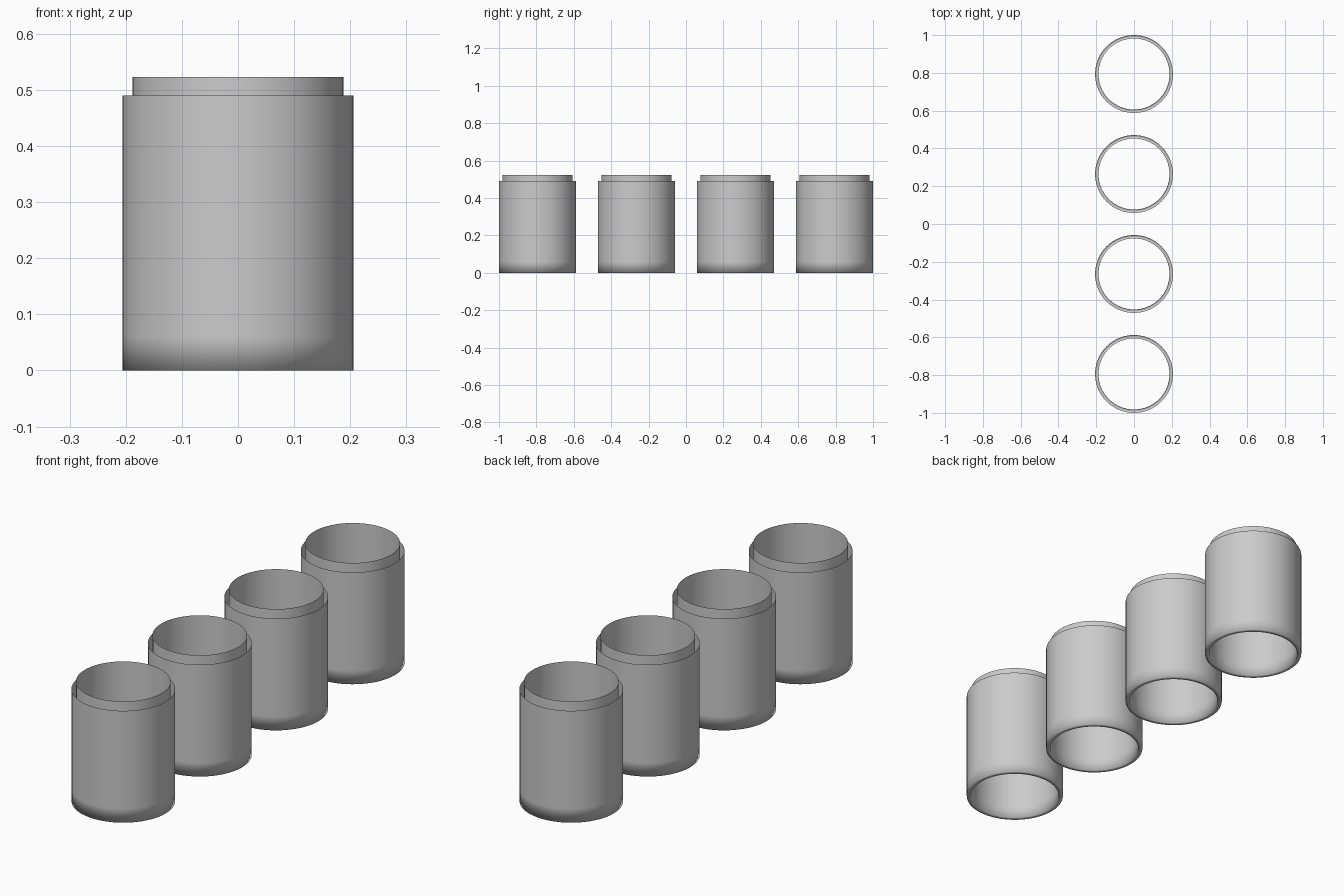
import bpy
import bmesh
from math import cos, sin, tau

SIDES = 64
OUTER, INNER = 0.206, 0.188
WALL_TOP, LIP_TOP, LOOP = 0.49, 0.523, 0.06
SPACING = 0.5293

# Wall section: down the inner sleeve, across the base rim, up the outer shell
SECTION = [(INNER, LIP_TOP), (INNER, LOOP), (INNER, 0),
           (OUTER, 0), (OUTER, LOOP), (OUTER, WALL_TOP)]


def lathe(name, section):
    """Revolve an open section around z into a smooth mesh."""
    bm = bmesh.new()
    rings = [[bm.verts.new((r * cos(tau * i / SIDES), r * sin(tau * i / SIDES), z))
              for i in range(SIDES)] for r, z in section]
    for low, high in zip(rings, rings[1:]):
        for i in range(SIDES):
            j = (i + 1) % SIDES
            bm.faces.new((low[i], low[j], high[j], high[i]))
    for face in bm.faces:
        face.smooth = True
    mesh = bpy.data.meshes.new(name)
    bm.to_mesh(mesh)
    bm.free()
    return mesh


cube = bpy.data.objects.get("Cube")
if cube:
    bpy.data.objects.remove(cube, do_unlink=True)

# Row of four identical open double-walled sleeves
sleeve_mesh = lathe("sleeve", SECTION)
for n in range(4):
    sleeve = bpy.data.objects.new(f"sleeve_{n + 1}", sleeve_mesh)
    sleeve.location.y = (n - 1.5) * SPACING
    bpy.context.collection.objects.link(sleeve)
